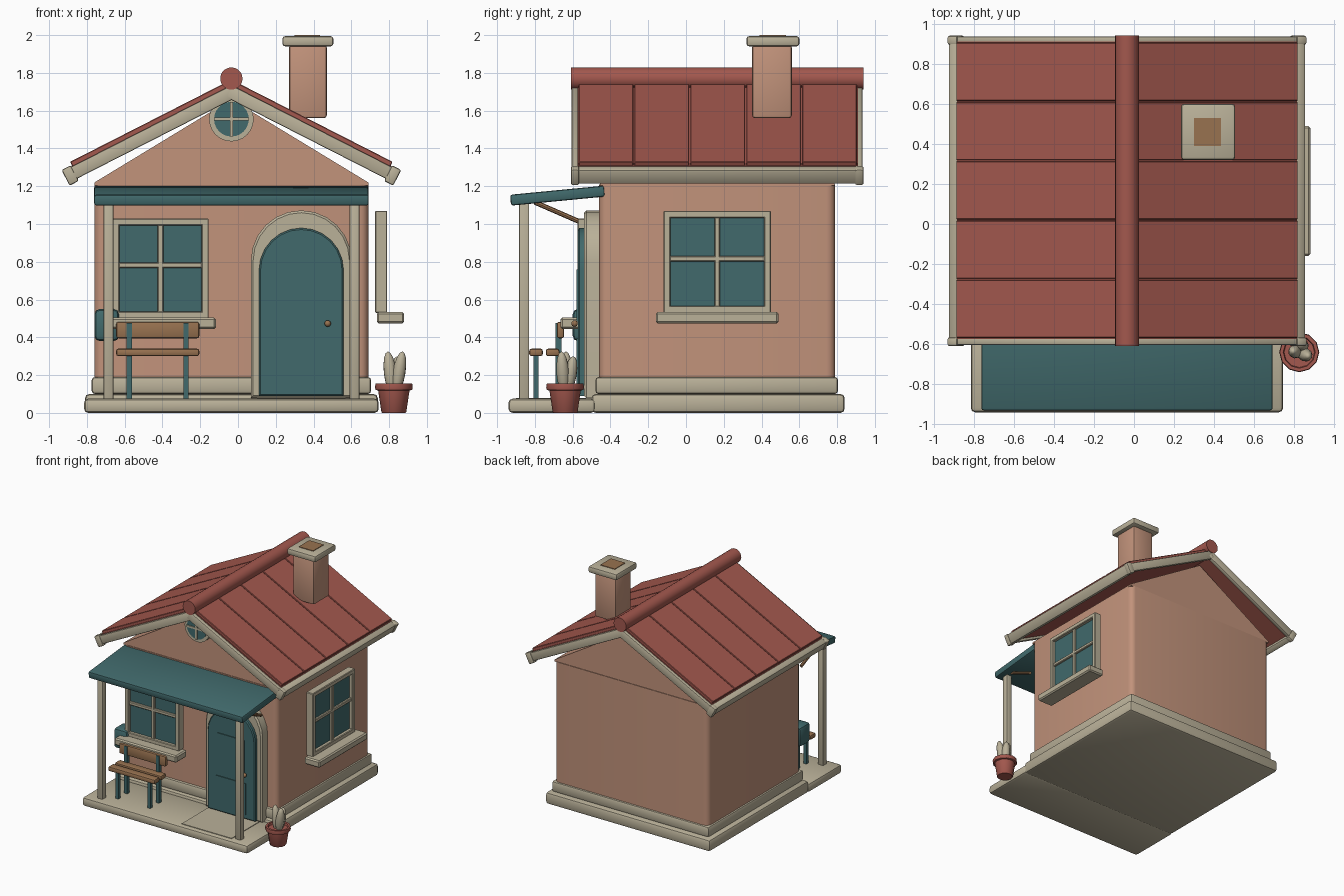
import bpy, bmesh
from math import radians, pi, sin, cos
from mathutils import Matrix, Vector

cube = bpy.data.objects.get("Cube")
if cube:
    bpy.data.objects.remove(cube, do_unlink=True)


def material(name, srgb):
    linear = [((c / 255 + 0.055) / 1.055) ** 2.4 for c in srgb] + [1.0]
    mat = bpy.data.materials.new(name)
    mat.use_nodes = True
    mat.diffuse_color = linear
    bsdf = next(n for n in mat.node_tree.nodes if n.type == 'BSDF_PRINCIPLED')
    bsdf.inputs["Base Color"].default_value = linear
    return mat


WALL = material("peach plaster", (194, 147, 123))
TRIM = material("cream trim", (186, 177, 153))
TEAL = material("teal paint", (65, 106, 108))
RED = material("red clay", (163, 88, 78))
WOOD = material("brown wood", (152, 114, 80))

CX = -0.035          # centre line of the house
IDENTITY = Matrix()


def finish(name, bm, mat, matrix=IDENTITY):
    bmesh.ops.transform(bm, matrix=matrix, verts=bm.verts)
    bmesh.ops.recalc_face_normals(bm, faces=bm.faces)
    mesh = bpy.data.meshes.new(name)
    bm.to_mesh(mesh)
    bm.free()
    mesh.materials.append(mat)
    obj = bpy.data.objects.new(name, mesh)
    bpy.context.collection.objects.link(obj)
    return obj


def box(name, mat, x, y, z, bevel=0.0, matrix=IDENTITY, upright_only=False, segments=2):
    """Box from three (low, high) ranges, with optional rounded edges."""
    bm = bmesh.new()
    bmesh.ops.create_cube(bm, size=1)
    for v in bm.verts:
        v.co = [r[0] + (c + 0.5) * (r[1] - r[0]) for r, c in zip((x, y, z), v.co)]
    if bevel:
        edges = [e for e in bm.edges
                 if not upright_only or abs(e.verts[0].co.z - e.verts[1].co.z) > 0.01]
        bmesh.ops.bevel(bm, geom=edges, offset=bevel, segments=segments,
                        profile=0.5, affect='EDGES')
    return finish(name, bm, mat, matrix)


def prism(name, mat, outline, y0, y1, bevel=0.0):
    """Extrude an (x, z) outline from y0 to y1, softening the front rim."""
    bm = bmesh.new()
    face = bm.faces.new([bm.verts.new((px, y0, pz)) for px, pz in outline])
    rim = list(face.edges)
    out = bmesh.ops.extrude_face_region(bm, geom=[face], use_keep_orig=True)
    for v in out["geom"]:
        if isinstance(v, bmesh.types.BMVert):
            v.co.y = y1
    if bevel:
        bmesh.ops.bevel(bm, geom=rim, offset=bevel, segments=1, affect='EDGES')
    return finish(name, bm, mat)


def lathe(name, mat, profile, centre, sides):
    """Spin an (r, z) profile around an upright axis."""
    bm = bmesh.new()
    rings = [[bm.verts.new((r * cos(2 * pi * i / sides), r * sin(2 * pi * i / sides), z))
              for i in range(sides)] for r, z in profile]
    for a, b in zip(rings, rings[1:]):
        for i in range(sides):
            j = (i + 1) % sides
            bm.faces.new((a[i], a[j], b[j], b[i]))
    bm.faces.new(rings[0])
    bm.faces.new(rings[-1])
    return finish(name, bm, mat, Matrix.Translation(centre))


def rod(name, mat, a, b, radius, sides=16):
    a, b = Vector(a), Vector(b)
    bm = bmesh.new()
    bmesh.ops.create_cone(bm, cap_ends=True, segments=sides, radius1=radius,
                          radius2=radius, depth=(b - a).length)
    turn = (b - a).to_track_quat('Z', 'Y').to_matrix().to_4x4()
    return finish(name, bm, mat, Matrix.Translation((a + b) / 2) @ turn)


# Foundation, porch and walls
box("foundation", TRIM, (-0.81, 0.74), (-0.5, 0.84), (0, 0.1), 0.022)
box("porch_floor", TRIM, (-0.815, 0.745), (-0.94, -0.48), (0, 0.075), 0.022)
box("door_step", TRIM, (0.1, 0.57), (-0.9, -0.5), (0.07, 0.08))
box("plinth", TRIM, (-0.775, 0.705), (-0.48, 0.805), (0.1, 0.19), 0.018)
box("walls", WALL, (-0.76, 0.69), (-0.46, 0.79), (0.1, 1.21), 0.045,
    upright_only=True, segments=4)
prism("gable", WALL, [(-0.76, 1.205), (0.69, 1.205), (0.69, 1.22), (CX, 1.66), (-0.76, 1.22)],
      -0.455, 0.785)

# Roof: each slope is laid out along u (down the slope) and v (out of it)
for side, label in ((1, "left"), (-1, "right")):
    frame = Matrix.Translation((CX, 0, 1.735)) @ Matrix.Scale(side, 4, (1, 0, 0)) \
        @ Matrix.Rotation(radians(27), 4, 'Y')
    box(f"roof_base_{label}", RED, (0, 0.95), (-0.575, 0.91), (-0.05, 0.004), matrix=frame)
    for i in range(5):
        y = -0.572 + i * 0.296
        box(f"roof_panel_{label}_{i}", RED, (0, 0.945), (y + 0.003, y + 0.293), (0, 0.026),
            0.004, frame, segments=1)
    for end, y in (("front", -0.605), ("back", 0.9)):
        box(f"barge_board_{end}_{label}", TRIM, (0, 1.0), (y, y + 0.035), (-0.07, 0), 0.008, frame)
        box(f"eave_block_{end}_{label}", TRIM, (0.95, 1.005), (y - 0.005, y + 0.04),
            (-0.085, 0.008), 0.01, frame)
    box(f"eave_board_{label}", TRIM, (0.948, 1.0), (-0.6, 0.93), (-0.08, 0.004), 0.01, frame)
rod("ridge_cap", RED, (CX, -0.61, 1.77), (CX, 0.94, 1.77), 0.059, 20)

# Chimney
box("chimney", WALL, (0.27, 0.47), (0.35, 0.56), (1.56, 1.95), 0.015)
box("chimney_cap", TRIM, (0.235, 0.505), (0.32, 0.6), (1.94, 1.995), 0.015)
box("chimney_flue", WOOD, (0.3, 0.435), (0.39, 0.53), (1.96, 2.0))


def window(name, matrix, half, height, sill_half):
    """Window centred on local x, facing local -y, its foot at local z = 0."""
    bar, mid = 0.037, height * 0.53

    def part(label, x, z, y=(-0.085, -0.02), mat=TRIM, bevel=0.005):
        box(f"{name}_{label}", mat, x, y, z, bevel, matrix, segments=1)
    for label, s in (("a", -1), ("b", 1)):
        part(f"jamb_{label}", sorted((s * half, s * (half - bar))), (0, height))
    part("head", (-half, half), (height - bar, height))
    part("foot", (-half, half), (0, bar))
    part("upright_bar", (-0.015, 0.015), (0.01, height - 0.01), (-0.075, -0.03))
    part("cross_bar", (0.01 - half, half - 0.01), (mid - 0.014, mid + 0.014), (-0.075, -0.03))
    part("glass", (0.01 - half, half - 0.01), (0.01, height - 0.01), (-0.058, -0.035), TEAL, 0)
    part("sill", (-sill_half, sill_half), (-0.056, 0.004), (-0.175, -0.03), bevel=0.01)


window("front_window", Matrix.Translation((-0.41, -0.49, 0.5)), 0.255, 0.53, 0.293)
window("side_window", Matrix.Translation((0.705, 0.165, 0.53)) @ Matrix.Rotation(pi / 2, 4, 'Z'),
       0.285, 0.54, 0.325)

# Round gable window
gable_z = 1.555
rod("round_window_frame", TRIM, (CX, -0.45, gable_z), (CX, -0.5, gable_z), 0.118, 24)
rod("round_window_glass", TEAL, (CX, -0.45, gable_z), (CX, -0.506, gable_z), 0.092, 24)
box("round_window_upright", TRIM, (CX - 0.008, CX + 0.008), (-0.514, -0.5),
    (gable_z - 0.092, gable_z + 0.092))
box("round_window_crossbar", TRIM, (CX - 0.092, CX + 0.092), (-0.514, -0.5),
    (gable_z - 0.008, gable_z + 0.008))


# Arched door
def arch(cx, half, foot, spring, steps=12):
    curve = [(cx + half * cos(pi * i / steps), spring + half * sin(pi * i / steps))
             for i in range(steps + 1)]
    return [(cx - half, foot), (cx + half, foot)] + curve


door_x = 0.335
prism("door_frame", TRIM, arch(door_x, 0.267, 0.08, 0.805), -0.54, -0.45, 0.012)
prism("door", TEAL, arch(door_x, 0.224, 0.09, 0.755), -0.572, -0.5, 0.008)
box("door_panel_upper", TEAL, (0.213, 0.46), (-0.579, -0.57), (0.485, 0.76))
box("door_panel_lower", TEAL, (0.195, 0.475), (-0.579, -0.57), (0.13, 0.395))
bm = bmesh.new()
bmesh.ops.create_uvsphere(bm, u_segments=12, v_segments=8, radius=0.017)
finish("door_knob", bm, WOOD, Matrix.Translation((0.475, -0.59, 0.473)))

# Awning with posts and braces
tilt = Matrix.Translation((0, -0.68, 1.15)) @ Matrix.Rotation(radians(5.5), 4, 'X')
box("awning", TEAL, (-0.762, 0.692), (-0.25, 0.25), (-0.029, 0.029), 0.012, tilt)
for label, x in (("right", -0.685), ("left", 0.617)):
    box(f"porch_post_{label}", TRIM, (x - 0.026, x + 0.026), (-0.883, -0.83), (0.06, 1.125), 0.008)
    rod(f"awning_brace_{label}", WOOD, (x, -0.8, 1.115), (x, -0.57, 1.015), 0.013, 8)

# Wall mailbox
box("mailbox", TEAL, (-0.76, -0.63), (-0.6, -0.45), (0.38, 0.55), 0.028)

# Bench
for label, y in (("front", -0.83), ("back", -0.742)):
    box(f"bench_slat_{label}", WOOD, (-0.645, -0.205), (y, y + 0.072), (0.3, 0.34), 0.012)
box("bench_backrest", WOOD, (-0.645, -0.205), (-0.684, -0.645), (0.395, 0.482), 0.012)
for label, x in (("right", -0.575), ("left", -0.275)):
    box(f"bench_front_leg_{label}", TEAL, (x - 0.014, x + 0.014), (-0.808, -0.78), (0.07, 0.305))
    box(f"bench_back_leg_{label}", TEAL, (x - 0.014, x + 0.014), (-0.69, -0.66), (0.07, 0.475))

# Potted plant
pot = (0.825, -0.64, 0)
lathe("flower_pot", RED, [(0.062, 0), (0.066, 0.005), (0.083, 0.118), (0.097, 0.122),
                          (0.1, 0.135), (0.097, 0.155), (0.08, 0.155), (0.076, 0.138)], pot, 12)
for i, (dx, dy, top) in enumerate(((-0.032, 0.005, 0.325), (0.046, -0.02, 0.325),
                                   (0.02, 0.045, 0.3))):
    base, tip = Vector(pot) + Vector((dx * 0.2, dy * 0.2, 0.1)), Vector(pot) + Vector((dx, dy, top))
    bm = bmesh.new()
    bmesh.ops.create_uvsphere(bm, u_segments=12, v_segments=8, radius=1)
    turn = (tip - base).to_track_quat('Z', 'Y').to_matrix().to_4x4()
    size = Matrix.Diagonal((0.034, 0.034, (tip - base).length / 2, 1))
    finish(f"plant_leaf_{i}", bm, TRIM, Matrix.Translation((base + tip) / 2) @ turn @ size)

# Smooth the rounded parts, keep hard edges sharp
bpy.ops.object.select_all(action='DESELECT')
for obj in bpy.context.collection.objects:
    if obj.type == 'MESH':
        obj.select_set(True)
        bpy.context.view_layer.objects.active = obj
bpy.ops.object.shade_smooth_by_angle(angle=radians(35))
